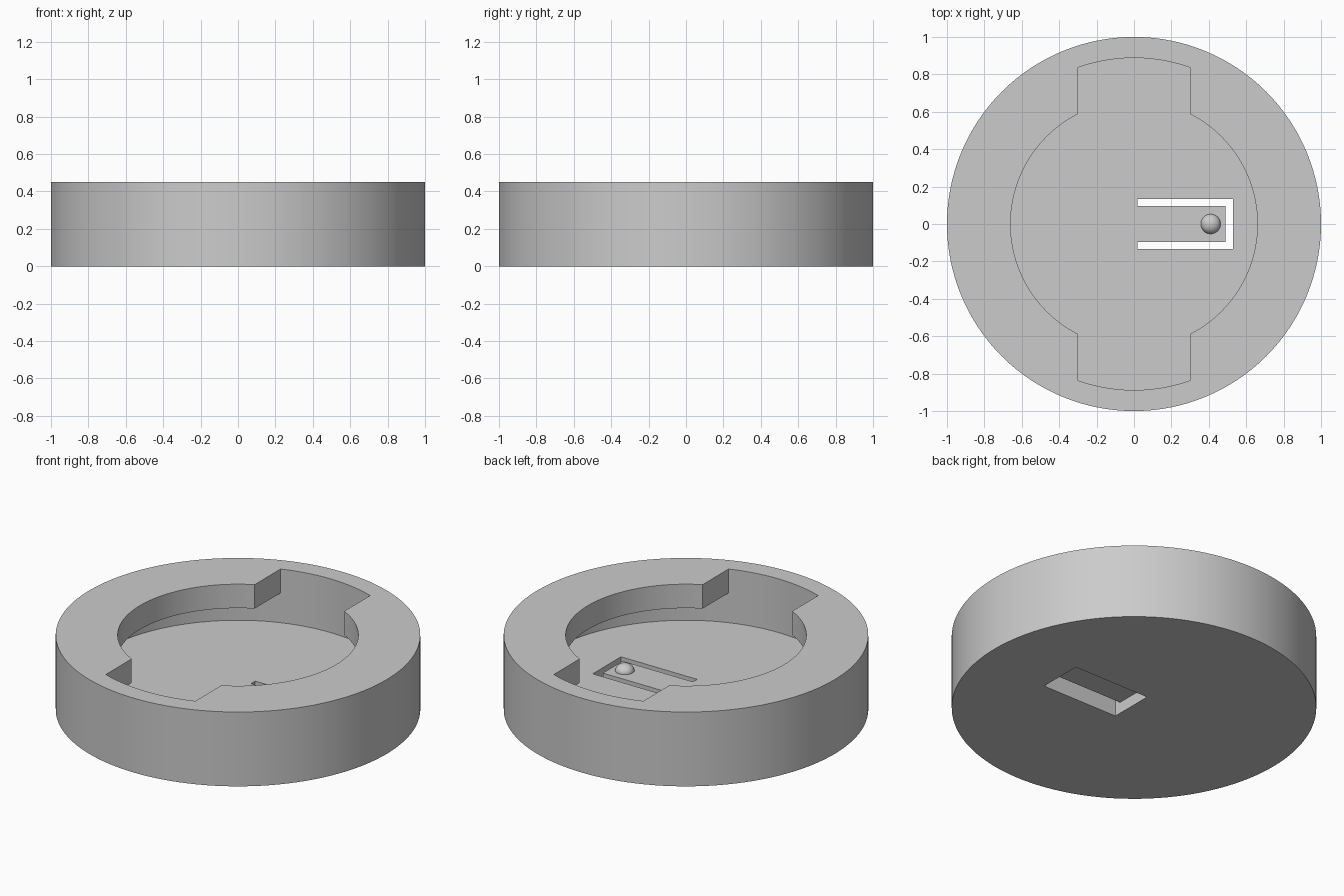
import bpy
import bmesh
from math import acos, cos, sin, pi, radians

cube = bpy.data.objects.get("Cube")
if cube:
    bpy.data.objects.remove(cube, do_unlink=True)

HEIGHT, LIP_Z, FLOOR_Z = 0.45, 0.305, 0.125
HOLE_R, CAVITY_R, NOTCH_X = 0.66, 0.888, 0.30

grey = bpy.data.materials.new("plain_grey")
grey.use_nodes = True
grey.diffuse_color = (0.6, 0.6, 0.6, 1)
grey.node_tree.nodes["Principled BSDF"].inputs["Base Color"].default_value = (0.6, 0.6, 0.6, 1)


def make_object(name, bm):
    bmesh.ops.recalc_face_normals(bm, faces=bm.faces)
    mesh = bpy.data.meshes.new(name)
    bm.to_mesh(mesh)
    bm.free()
    mesh.materials.append(grey)
    obj = bpy.data.objects.new(name, mesh)
    bpy.context.collection.objects.link(obj)
    return obj


def make_box(name, low, high):
    bm = bmesh.new()
    bmesh.ops.create_cube(bm, size=1)
    for v in bm.verts:
        v.co = [a + (c + 0.5) * (b - a) for a, b, c in zip(low, high, v.co)]
    return make_object(name, bm)


def activate(obj):
    bpy.ops.object.select_all(action="DESELECT")
    obj.select_set(True)
    bpy.context.view_layer.objects.active = obj


def smooth(obj):
    activate(obj)
    bpy.ops.object.shade_smooth_by_angle(angle=radians(30))


# Angles round the ring, with the notch corners included exactly
angles = [2 * pi * i / 128 for i in range(128)]
for r in (HOLE_R, CAVITY_R):
    a = acos(NOTCH_X / r)
    angles += [a, pi - a, pi + a, 2 * pi - a]
angles.sort()


def keyhole(a):
    # Round hole with two straight-sided notches
    return min(CAVITY_R, max(HOLE_R, NOTCH_X / max(abs(cos(a)), 1e-6)))


# Socket body: outer wall, notched lip, undercut cavity and floor
profile = [
    (lambda a: 1, 0),
    (lambda a: 1, HEIGHT),
    (keyhole, HEIGHT),
    (keyhole, LIP_Z),
    (lambda a: CAVITY_R, LIP_Z),
    (lambda a: CAVITY_R, FLOOR_Z),
]
bm = bmesh.new()
rings = [[bm.verts.new((f(a) * cos(a), f(a) * sin(a), z)) for a in angles]
         for f, z in profile]
count = len(angles)
for lower, upper in zip(rings, rings[1:]):
    for i in range(count):
        j = (i + 1) % count
        bm.faces.new((lower[i], lower[j], upper[j], upper[i]))
bm.faces.new(rings[0])
bm.faces.new(rings[-1])
bmesh.ops.remove_doubles(bm, verts=bm.verts, dist=1e-5)
body = make_object("socket_body", bm)

# Opening through the floor around the spring tongue
cutter = make_box("floor_cutter", (0.02, -0.135, -0.1), (0.53, 0.135, 0.2))
cutter.hide_render = True
cut = body.modifiers.new("floor_opening", "BOOLEAN")
cut.operation = "DIFFERENCE"
cut.solver = "EXACT"
cut.object = cutter
activate(body)
bpy.ops.object.modifier_apply(modifier=cut.name)
bpy.data.objects.remove(cutter, do_unlink=True)
smooth(body)

# Thin spring tongue, flush with the floor
make_box("spring_tongue", (0.02, -0.095, 0.068), (0.49, 0.095, FLOOR_Z))

# Rounded detent bump on the tongue
bm = bmesh.new()
bmesh.ops.create_uvsphere(bm, u_segments=32, v_segments=16, radius=0.053)
bmesh.ops.bisect_plane(bm, geom=bm.verts[:] + bm.edges[:] + bm.faces[:],
                       plane_co=(0, 0, -0.005), plane_no=(0, 0, 1), clear_inner=True)
for v in bm.verts:
    v.co.z *= 0.8
bump = make_object("detent_bump", bm)
bump.location = (0.41, 0, FLOOR_Z)
smooth(bump)
